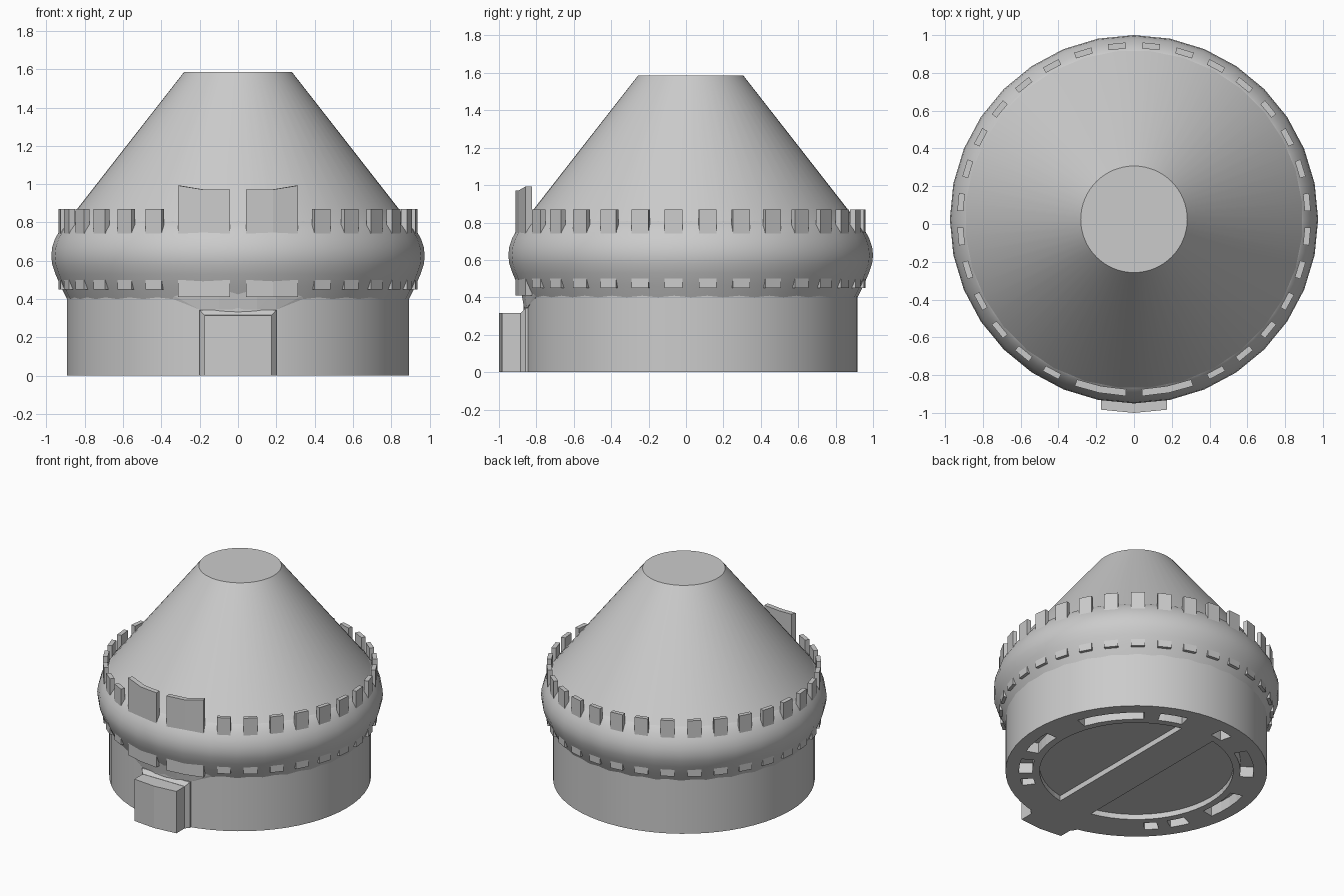
import bpy, bmesh
from math import sin, cos, radians, pi, sqrt

if "Cube" in bpy.data.objects:
    bpy.data.objects.remove(bpy.data.objects["Cube"])

CY = 0.025  # body axis in y


def finish(name, bm, smooth=False):
    bmesh.ops.recalc_face_normals(bm, faces=bm.faces)
    me = bpy.data.meshes.new(name)
    bm.to_mesh(me)
    bm.free()
    ob = bpy.data.objects.new(name, me)
    bpy.context.collection.objects.link(ob)
    if smooth:
        bpy.ops.object.select_all(action='DESELECT')
        ob.select_set(True)
        bpy.context.view_layer.objects.active = ob
        bpy.ops.object.shade_smooth_by_angle(angle=radians(35))
    return ob


def lathe(name, profile, n):
    bm = bmesh.new()
    rings = [[bm.verts.new((r * cos(2 * pi * i / n), CY + r * sin(2 * pi * i / n), z))
              for i in range(n)] for r, z in profile]
    for a, b in zip(rings, rings[1:]):
        for i in range(n):
            j = (i + 1) % n
            bm.faces.new((a[i], a[j], b[j], b[i]))
    bm.faces.new(rings[0][::-1])
    bm.faces.new(rings[-1])
    return finish(name, bm, True)


def prism(name, outline, z0, z1):
    # z1 may be a list giving the top height at each outline point
    tops = z1 if isinstance(z1, list) else [z1] * len(outline)
    bm = bmesh.new()
    lo = [bm.verts.new((x, y, z0)) for x, y in outline]
    hi = [bm.verts.new((x, y, t)) for (x, y), t in zip(outline, tops)]
    n = len(lo)
    bm.faces.new(lo[::-1])
    bm.faces.new(hi)
    for i in range(n):
        j = (i + 1) % n
        bm.faces.new((lo[i], lo[j], hi[j], hi[i]))
    return finish(name, bm)


def polar(r, deg):
    return (r * cos(radians(deg)), CY + r * sin(radians(deg)))


def sector(r0, r1, angles):
    return [polar(r1, a) for a in angles] + [polar(r0, a) for a in reversed(angles)]


def hull(name, points):
    bm = bmesh.new()
    for p in points:
        bm.verts.new(p)
    res = bmesh.ops.convex_hull(bm, input=bm.verts)
    bad = [v for v in bm.verts if not v.link_faces]
    bmesh.ops.delete(bm, geom=bad, context='VERTS')
    return finish(name, bm)


# main body: base drum, bulging ring, truncated cone
base = lathe("base_drum", [(0.893, 0), (0.893, 0.42)], 64)
lathe("bulge_ring", [(0.80, 0.40), (0.893, 0.40), (0.925, 0.465), (0.953, 0.53), (0.97, 0.58),
                     (0.975, 0.625), (0.97, 0.67), (0.955, 0.715), (0.93, 0.76),
                     (0.90, 0.80), (0.87, 0.82)], 32)
lathe("cone_roof", [(0.895, 0.80), (0.282, 1.585)], 64)

# recesses in the underside: two half discs and a ring of slots
cutters = []
R, W = 0.66, 0.14
lim = 78
for s in (1, -1):
    arc = [(s * R * cos(radians(a)), CY + R * sin(radians(a))) for a in range(-lim, lim + 1, 6)]
    cutters.append(prism("half_disc_cutter", arc, -0.1, 0.04))
for a0, a1 in [(20, 54), (62, 76), (96, 104), (120, 146), (165, 190), (203, 213),
               (219, 226), (-20, 0), (-42, -28), (-54, -48)]:
    angs = [a0 + (a1 - a0) * i / 4 for i in range(5)]
    cutters.append(prism("slot_cutter", sector(0.71, 0.80, angs), -0.1, 0.08))
bpy.context.view_layer.objects.active = base
for c in cutters:
    c.hide_render = True
    m = base.modifiers.new("cut", 'BOOLEAN')
    m.operation = 'DIFFERENCE'
    m.solver = 'EXACT'
    m.object = c
    bpy.ops.object.modifier_apply(modifier=m.name)
    bpy.data.objects.remove(c)

# battlement slats running down through the bulge
for i in range(32):
    a = 270 + (i + 0.5) * 11.25
    if 2 <= i < 30:
        prism("slat", sector(0.905, 0.937, [a - 2.9, a + 2.9]), 0.45, 0.87)

# two wide front slats
for s in (1, -1):
    angs = [270 + s * d for d in (2.6, 11.25, 19.6)]
    prism("wide_front_slat", sector(0.90, 0.937, angs), 0.41,
          [0.972, 0.972, 0.993, 0.993, 0.972, 0.972])

# fairing under the bulge, above the front box
pts = []
for x, z, r in [(0.34, 0.40, 0.894), (0.34, 0.42, 0.90), (0.2, 0.345, 0.897),
                (0.2, 0.45, 0.915), (0.1, 0.345, 0.897), (0.1, 0.45, 0.915)]:
    for s in (1, -1):
        pts.append((s * x, CY - sqrt(r * r - x * x), z))
        pts.append((s * x, -0.78, max(z, 0.35)))
hull("front_fairing", pts)

# front box with flared back frame
prism("front_box", [(-0.175, -0.8), (-0.175, -0.983), (0, -1.0), (0.175, -0.983), (0.175, -0.8)],
      0, 0.315)
hull("front_box_frame", [(s * x, y, z) for s in (1, -1)
                         for x, y, h in [(0.176, -0.885, 0.316), (0.2, -0.858, 0.343),
                                         (0.2, -0.8, 0.343)] for z in (0, h)])
